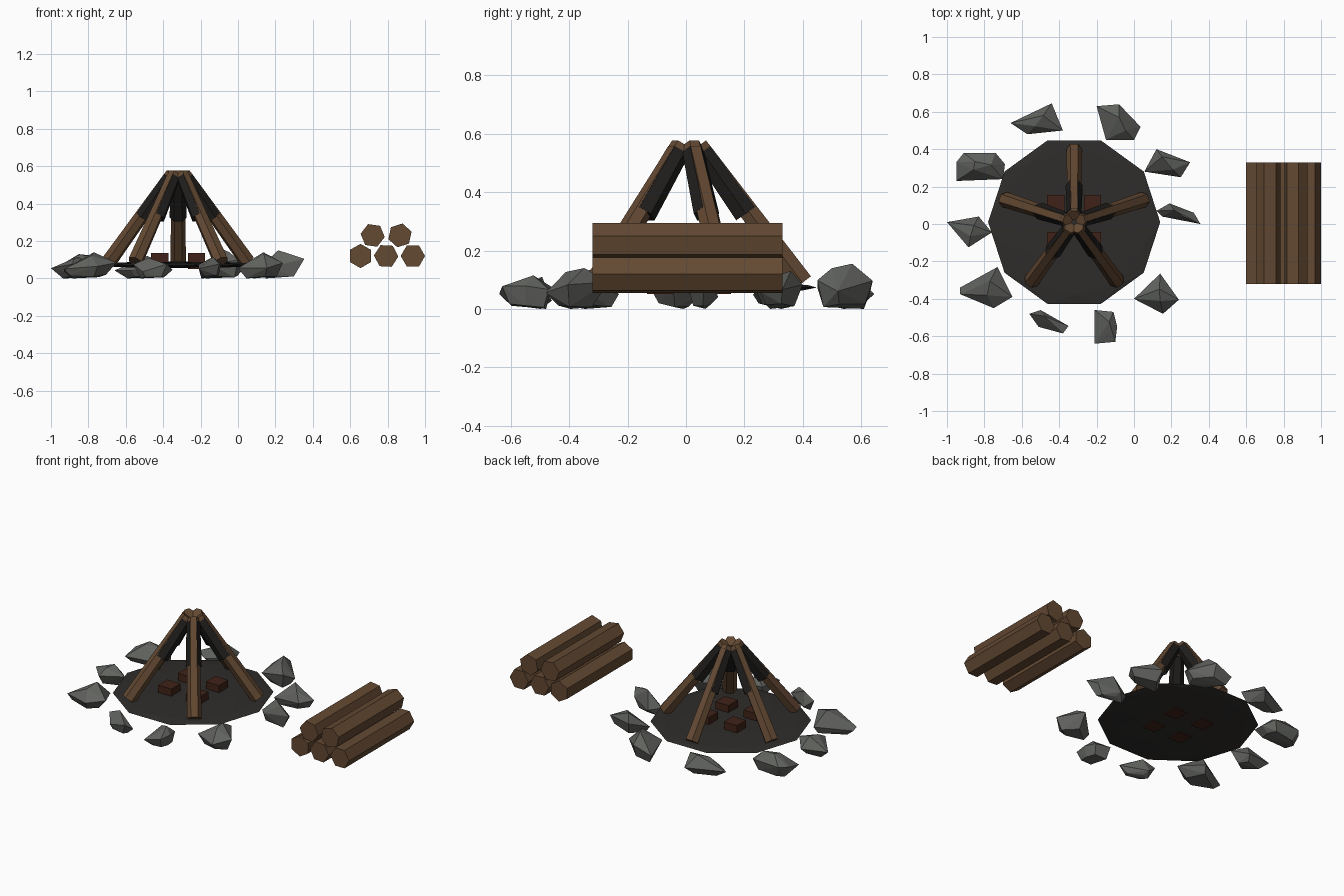
import bpy, bmesh, math, random
from mathutils import Vector, Matrix

if "Cube" in bpy.data.objects:
    bpy.data.objects.remove(bpy.data.objects["Cube"])

random.seed(4)


def material(name, r, g, b):
    m = bpy.data.materials.new(name)
    m.diffuse_color = (r, g, b, 1)
    m.use_nodes = True
    m.node_tree.nodes["Principled BSDF"].inputs["Base Color"].default_value = m.diffuse_color
    return m


WOOD = material("wood", 0.125, 0.066, 0.032)
CHAR = material("char", 0.014, 0.013, 0.012)
ASH = material("ash", 0.028, 0.026, 0.024)
EMBER = material("ember", 0.05, 0.016, 0.009)
STONE = material("stone", 0.12, 0.125, 0.115)
CENTRE = Vector((-0.32, 0.01, 0))


def finish(name, bm, mat):
    bmesh.ops.recalc_face_normals(bm, faces=bm.faces)
    mesh = bpy.data.meshes.new(name)
    bm.to_mesh(mesh)
    bm.free()
    mesh.materials.append(mat)
    ob = bpy.data.objects.new(name, mesh)
    bpy.context.collection.objects.link(ob)
    return ob


def prism(name, a, b, ra, rb, side, mat, sides=6, spin=0):
    """Tapered prism from a to b; the first corner points along side."""
    axis = (b - a).normalized()
    up = axis.cross(side)
    bm = bmesh.new()
    rings = []
    for end, r in ((a, ra), (b, rb)):
        ring = []
        for i in range(sides):
            t = math.radians(spin) + i * math.tau / sides
            ring.append(bm.verts.new(end + r * (math.cos(t) * side + math.sin(t) * up)))
        rings.append(ring)
        bm.faces.new(ring)
    for i in range(sides):
        j = (i + 1) % sides
        bm.faces.new((rings[0][i], rings[0][j], rings[1][j], rings[1][i]))
    return finish(name, bm, mat)


def stone(i, height, outline):
    """Angular rock: hull of an outline with a small foot and a ridged top."""
    mid = sum((Vector(p) for p in outline), Vector((0, 0))) / len(outline)
    bm = bmesh.new()
    for k, p in enumerate(outline):
        p = Vector(p)
        bm.verts.new((*p, height * random.uniform(0.25, 0.7)))
        foot = mid.lerp(p, random.uniform(0.5, 0.8))
        bm.verts.new((*foot, random.uniform(0.005, 0.02) if k else 0))
        if k % 2:
            top = mid.lerp(p, random.uniform(0.25, 0.55))
            bm.verts.new((*top, height * (1 if k == 1 else random.uniform(0.8, 0.95))))
    hull = bmesh.ops.convex_hull(bm, input=bm.verts)
    loose = {g for g in hull["geom_interior"] if isinstance(g, bmesh.types.BMVert)}
    bmesh.ops.delete(bm, geom=list(loose), context='VERTS')
    finish(f"stone_{i}", bm, STONE)


# Ash bed: a flattened faceted ball with a ten-sided rim
bm = bmesh.new()
bmesh.ops.create_icosphere(bm, subdivisions=2, radius=1, matrix=Matrix.Translation(
    CENTRE + Vector((0, 0, 0.073))) @ Matrix.Diagonal((0.46, 0.46, 0.018, 1))
    @ Matrix.Rotation(math.radians(18), 4, 'Z'))
finish("ash_bed", bm, ASH)

# Embers
for i, (sx, sy) in enumerate(((-1, -1), (1, -1), (1, 1), (-1, 1))):
    bm = bmesh.new()
    bmesh.ops.create_cube(bm, size=1, matrix=Matrix.Translation(
        CENTRE + Vector((sx * 0.098, sy * 0.098, 0.093))) @ Matrix.Diagonal((0.092, 0.092, 0.084, 1)))
    finish(f"ember_{i + 1}", bm, EMBER)

# Leaning sticks with charred upper undersides
for i in range(5):
    turn = Matrix.Rotation(math.radians(90 + 72 * i), 3, 'Z')
    base = CENTRE + turn @ Vector((0.389, 0, 0.090))
    tip = CENTRE + turn @ Vector((0.035, 0, 0.560))
    side = turn @ Vector((0, 1, 0))
    prism(f"stick_{i + 1}", base, tip, 0.042, 0.034, side, WOOD)
    inward = turn @ Vector((-0.79, 0, -0.61))
    prism(f"charred_stick_{i + 1}", base.lerp(tip, 0.52) + inward * 0.013,
          base.lerp(tip, 0.96) + inward * 0.004, 0.046, 0.039, side, CHAR)

# Spare log pile
logs = ((0.655, 0.12, 30), (0.792, 0.12, 3), (0.935, 0.12, 0), (0.72, 0.23, 8), (0.866, 0.23, 18))
for i, (x, z, spin) in enumerate(logs):
    prism(f"spare_log_{i + 1}", Vector((x, -0.32, z)), Vector((x, 0.33, z)),
          0.065, 0.065, Vector((1, 0, 0)), WOOD, spin=-spin if i == 4 else spin)

# Ring of stones: height and footprint of each
stone(1, 0.12, [(-.66, .54), (-.44, .645), (-.38, .50), (-.57, .48)])
stone(2, 0.155, [(-.20, .63), (-.08, .64), (.035, .52), (0, .45), (-.15, .45)])
stone(3, 0.13, [(.055, .28), (.12, .40), (.30, .33), (.25, .25)])
stone(4, 0.15, [(.12, .07), (.19, .11), (.32, .06), (.355, 0), (.15, .04)])
stone(5, 0.14, [(0, -.40), (.14, -.265), (.24, -.405), (.155, -.48)])
stone(6, 0.115, [(-.21, -.46), (-.11, -.47), (-.09, -.55), (-.10, -.63), (-.21, -.64)])
stone(7, 0.11, [(-.56, -.48), (-.50, -.46), (-.35, -.545), (-.38, -.585), (-.51, -.55)])
stone(8, 0.14, [(-.93, -.34), (-.73, -.23), (-.65, -.39), (-.75, -.45), (-.93, -.375)])
stone(9, 0.115, [(-1, .01), (-.83, .04), (-.76, -.045), (-.885, -.125)])
stone(10, 0.13, [(-.95, .33), (-.91, .38), (-.74, .38), (-.69, .32), (-.70, .24), (-.95, .23)])
